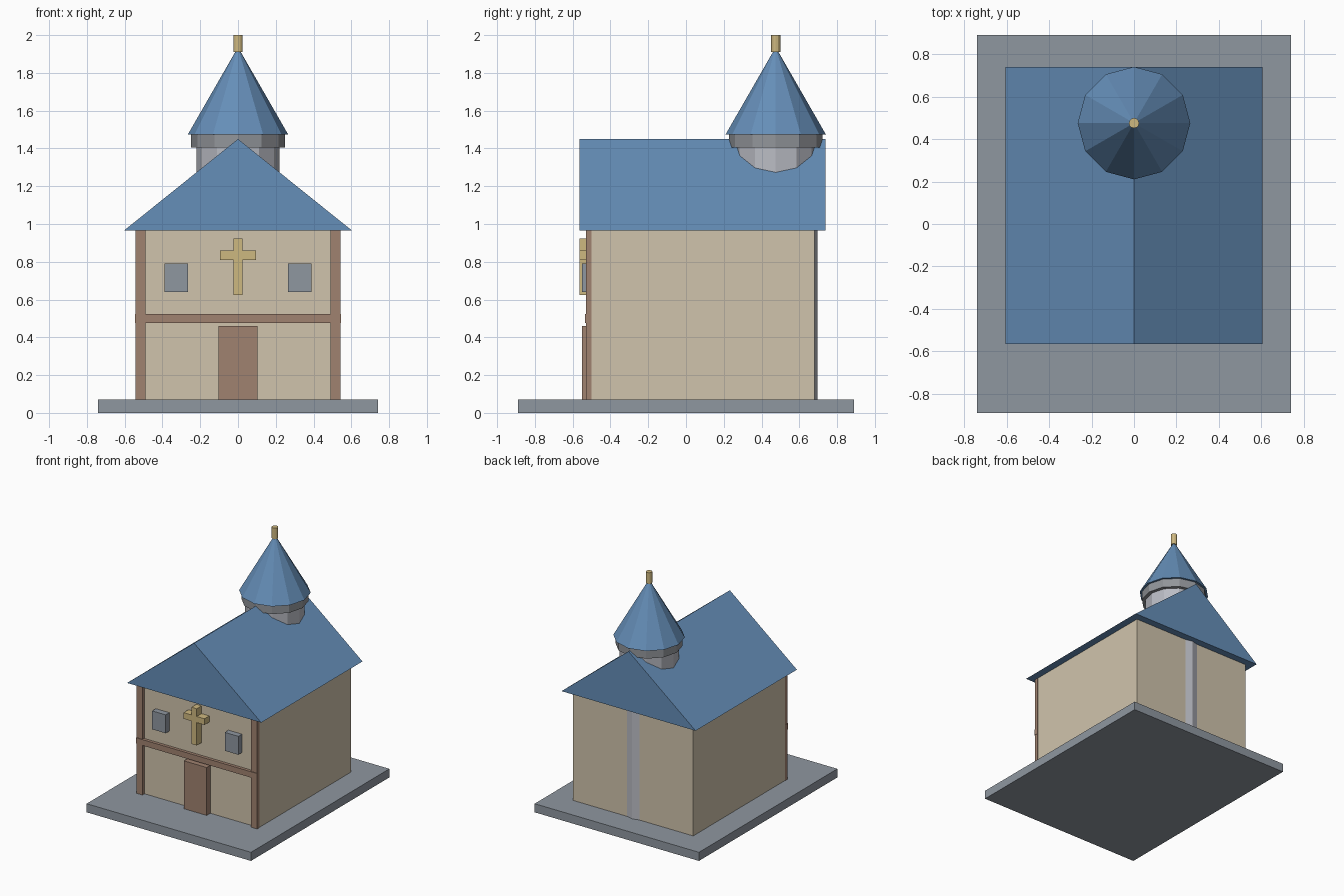
import bpy
import bmesh
from math import radians
from mathutils import Matrix

cube = bpy.data.objects.get("Cube")
if cube:
    bpy.data.objects.remove(cube, do_unlink=True)


def material(name, r, g, b):
    """Flat material from 8-bit sRGB, stored as linear values."""
    def lin(v):
        v /= 255
        return v / 12.92 if v < 0.04045 else ((v + 0.055) / 1.055) ** 2.4
    colour = (lin(r), lin(g), lin(b), 1)
    mat = bpy.data.materials.new(name)
    mat.use_nodes = True
    mat.diffuse_color = colour
    mat.node_tree.nodes["Principled BSDF"].inputs["Base Color"].default_value = colour
    return mat


stone = material("grey stone", 143, 151, 160)
plaster = material("cream plaster", 208, 196, 172)
timber = material("brown timber", 160, 130, 112)
slate = material("blue slate", 101, 142, 184)
gold = material("pale gold", 206, 184, 128)
pale_stone = material("pale tower stone", 186, 188, 196)
trim_stone = material("tower trim stone", 146, 149, 154)


def finish(name, bm, mat):
    bmesh.ops.recalc_face_normals(bm, faces=bm.faces)
    mesh = bpy.data.meshes.new(name)
    bm.to_mesh(mesh)
    bm.free()
    mesh.materials.append(mat)
    obj = bpy.data.objects.new(name, mesh)
    bpy.context.collection.objects.link(obj)
    return obj


def box(name, x, y, z, mat):
    """Box from (min, max) ranges on each axis."""
    bm = bmesh.new()
    bmesh.ops.create_cube(bm, size=1)
    for v in bm.verts:
        v.co = [r[0] if c < 0 else r[1] for c, r in zip(v.co, (x, y, z))]
    return finish(name, bm, mat)


TOWER_Y = 0.475


def tower_part(name, r_bottom, r_top, z0, z1, mat):
    """Twelve-sided drum or cone on the tower axis."""
    bm = bmesh.new()
    bmesh.ops.create_cone(bm, cap_ends=True, segments=12, radius1=r_bottom,
                          radius2=r_top, depth=z1 - z0,
                          matrix=Matrix.Translation((0, TOWER_Y, (z0 + z1) / 2)))
    return finish(name, bm, mat)


# Plinth and walls
GROUND, EAVES, FRONT = 0.07, 0.965, -0.503
box("plinth", (-0.74, 0.74), (-0.89, 0.89), (0, GROUND), stone)
box("walls", (-0.541, 0.541), (FRONT, 0.68), (GROUND, EAVES), plaster)

# Gabled roof: triangle extruded along the ridge
bm = bmesh.new()
gable = bm.faces.new([bm.verts.new((x, -0.564, z))
                      for x, z in ((-0.604, EAVES), (0.604, EAVES), (0, 1.45))])
ext = bmesh.ops.extrude_face_region(bm, geom=[gable], use_keep_orig=True)
bmesh.ops.translate(bm, vec=(0, 1.303, 0),
                    verts=[g for g in ext["geom"] if isinstance(g, bmesh.types.BMVert)])
finish("roof", bm, slate)

# Timber frame and windows on the front, mirrored left and right
for side, s in (("left", 1), ("right", -1)):
    box(side + "_post", sorted((s * 0.49, s * 0.543)), (-0.53, -0.5), (GROUND, EAVES), timber)
    box(side + "_window", sorted((s * 0.266, s * 0.388)), (-0.55, FRONT), (0.64, 0.79), stone)
box("cross_beam", (-0.545, 0.545), (-0.535, -0.51), (0.476, 0.524), timber)
box("door", (-0.103, 0.103), (-0.55, FRONT), (GROUND, 0.46), timber)

# Wall cross
box("cross_upright", (-0.024, 0.024), (-0.565, FRONT), (0.624, 0.923), gold)
box("cross_left_arm", (0.024, 0.094), (-0.565, FRONT), (0.81, 0.86), gold)
box("cross_right_arm", (-0.094, -0.024), (-0.565, FRONT), (0.81, 0.86), gold)

# Round tower, reaching the ground and just showing through the back wall
tower_part("tower_shaft", 0.22, 0.22, GROUND, 1.405, pale_stone)
tower_part("tower_ring", 0.248, 0.248, 1.405, 1.475, trim_stone)
tower_part("tower_spire", 0.265, 0.012, 1.475, 1.915, slate)
tower_part("finial", 0.024, 0.024, 1.91, 2.0, gold)
